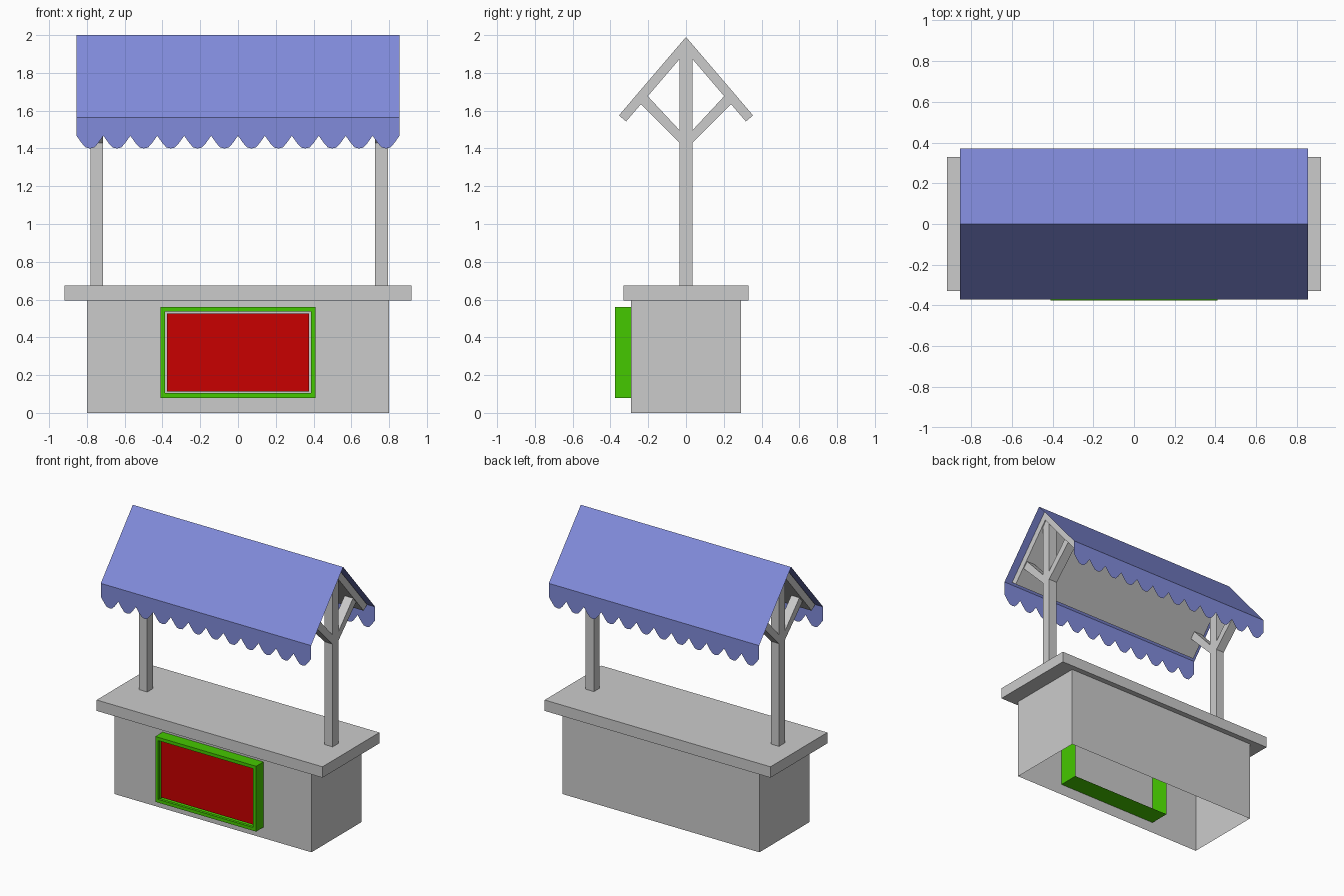
import bpy, bmesh

if "Cube" in bpy.data.objects:
    bpy.data.objects.remove(bpy.data.objects["Cube"])


def mat(name, color):
    m = bpy.data.materials.new(name)
    m.diffuse_color = color
    m.use_nodes = True
    m.node_tree.nodes["Principled BSDF"].inputs["Base Color"].default_value = m.diffuse_color
    return m


def make(name, bm, material=None):
    me = bpy.data.meshes.new(name)
    bm.to_mesh(me)
    bm.free()
    ob = bpy.data.objects.new(name, me)
    bpy.context.collection.objects.link(ob)
    if material:
        me.materials.append(material)
    return ob


def box_bm(x0, x1, y0, y1, z0, z1):
    bm = bmesh.new()
    bmesh.ops.create_cube(bm, size=1)
    for v in bm.verts:
        v.co = (x1 if v.co.x > 0 else x0,
                y1 if v.co.y > 0 else y0,
                z1 if v.co.z > 0 else z0)
    return bm


def drop_faces(bm, test):
    bm.normal_update()
    gone = [f for f in bm.faces if test(f.normal)]
    bmesh.ops.delete(bm, geom=gone, context='FACES')


def prism(name, profile, x0, x1):
    """Extrude a (y, z) profile along x."""
    bm = bmesh.new()
    face = bm.faces.new([bm.verts.new((x0, y, z)) for y, z in profile])
    ext = bmesh.ops.extrude_face_region(bm, geom=[face])
    for v in ext['geom']:
        if isinstance(v, bmesh.types.BMVert):
            v.co.x = x1
    # the extrude keeps the start cap, so the prism is closed
    if len(bm.faces) == len(profile) + 1:
        bm.faces.new([v for v in face.verts])
    bmesh.ops.recalc_face_normals(bm, faces=bm.faces[:])
    return make(name, bm)


blue = mat("canopy_blue", (0.22, 0.26, 0.71, 1))
green = mat("frame_green", (0.06, 0.58, 0.0, 1))
red = mat("panel_red", (0.58, 0.0, 0.0, 1))

# Counter: hollow base open underneath, with an overhanging top slab
base = box_bm(-0.80, 0.80, -0.29, 0.29, 0, 0.60)
drop_faces(base, lambda n: abs(n.z) > 0.9)
make("counter_base", base)
make("counter_top", box_bm(-0.918, 0.918, -0.33, 0.33, 0.595, 0.675))

# Front board: open-backed box with a shallow recess holding the panel
frame = box_bm(-0.41, 0.41, -0.375, -0.14, 0.08, 0.56)
drop_faces(frame, lambda n: n.y > 0.9)
front = next(f for f in frame.faces if f.normal.y < -0.9)
bmesh.ops.inset_region(frame, faces=[front], thickness=0.034)
bmesh.ops.inset_region(frame, faces=[front], thickness=0.0001, depth=-0.02)
bmesh.ops.delete(frame, geom=[front], context='FACES')
make("board_frame", frame, green)

panel = bmesh.new()
panel.faces.new([panel.verts.new((x, -0.355, z)) for x, z in
                 ((-0.376, 0.114), (0.376, 0.114), (0.376, 0.526), (-0.376, 0.526))])
make("board_panel", panel, red)

# Posts with a pair of diagonal braces each
for side, x0, x1 in (("left", -0.78, -0.714), ("right", 0.725, 0.793)):
    make(side + "_post", box_bm(x0, x1, -0.034, 0.034, 0.66, 1.93))
    for end, s in (("front", -1), ("back", 1)):
        prism(f"{side}_{end}_brace",
              [(s * 0.02, 1.416), (s * 0.245, 1.641), (s * 0.21, 1.685), (s * 0.02, 1.481)],
              x0, x1)

# Roof boards: one thick inverted V under the cloth
prism("roof_boards",
      [(-0.355, 1.575), (0, 1.99), (0.355, 1.575), (0.317, 1.543), (0, 1.913), (-0.317, 1.543)],
      -0.80, 0.80)

# Cloth canopy: thin sheet with two slopes and scalloped valances
HALF, EAVE_Y, EAVE_Z, COUNT = 0.855, 0.372, 1.565, 12
scallop = [(0, 1.467), (0.2, 1.427), (0.34, 1.405), (0.5, 1.40), (0.66, 1.405), (0.8, 1.427)]
step = 2 * HALF / COUNT
edge = [(-HALF + (i + t) * step, z) for i in range(COUNT) for t, z in scallop]
edge.append((HALF, scallop[0][1]))

cloth = bmesh.new()
for s in (-1, 1):
    corners = [(-HALF, s * EAVE_Y, EAVE_Z), (HALF, s * EAVE_Y, EAVE_Z), (HALF, 0, 2), (-HALF, 0, 2)]
    faces = [corners]
    for (xa, za), (xb, zb) in zip(edge, edge[1:]):
        y = s * EAVE_Y
        faces.append([(xa, y, za), (xb, y, zb), (xb, y, EAVE_Z), (xa, y, EAVE_Z)])
    for pts in faces:
        if s > 0:
            pts = pts[::-1]
        cloth.faces.new([cloth.verts.new(p) for p in pts])
bmesh.ops.remove_doubles(cloth, verts=cloth.verts[:], dist=0.0005)
make("canopy_cloth", cloth, blue)
